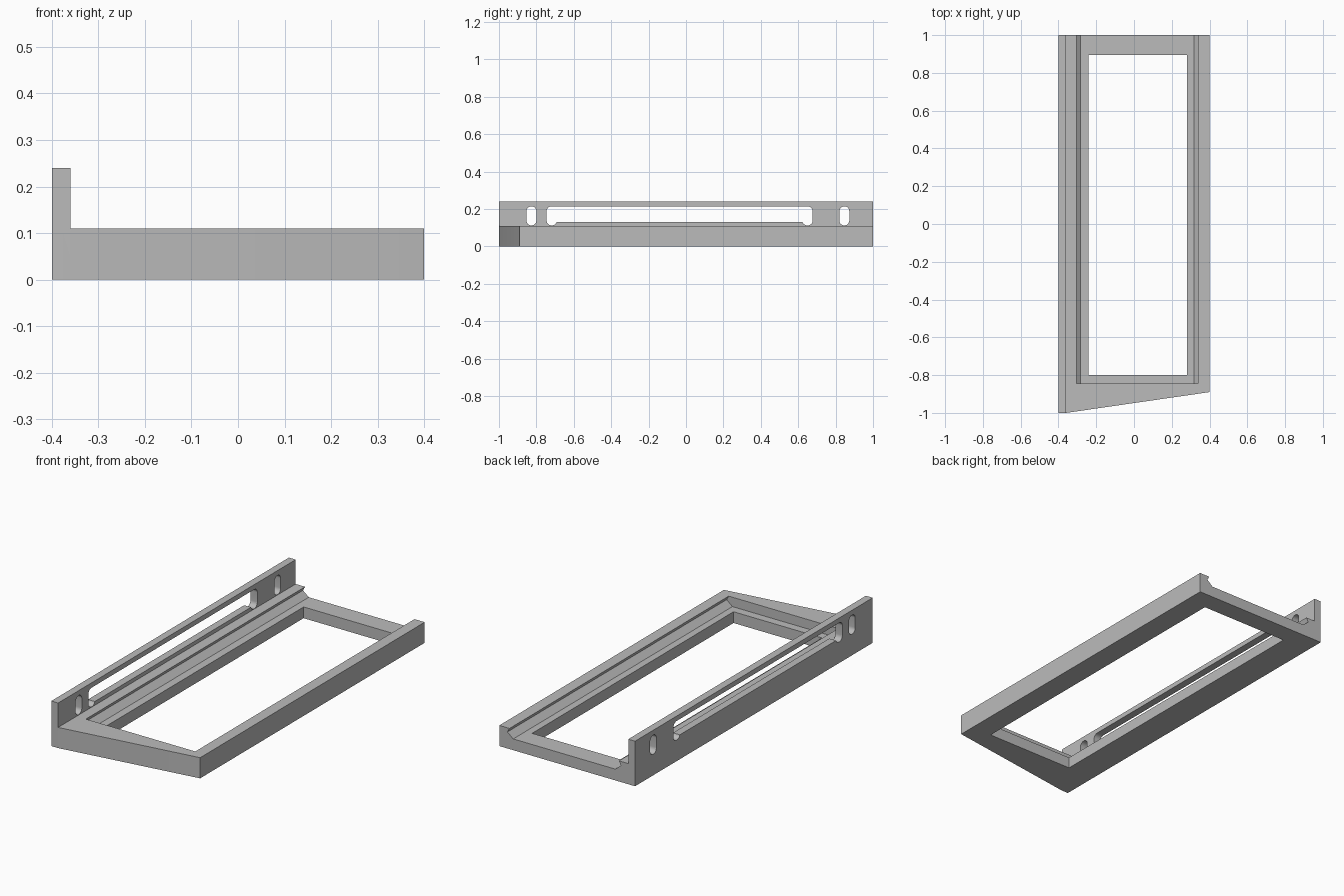
import bpy, bmesh
from math import pi, cos, sin
from mathutils import Vector

cube = bpy.data.objects.get("Cube")
if cube:
    bpy.data.objects.remove(cube, do_unlink=True)

grey = bpy.data.materials.new("plain grey")
grey.use_nodes = True
grey.diffuse_color = (0.5, 0.5, 0.5, 1)
grey.node_tree.nodes["Principled BSDF"].inputs["Base Color"].default_value = (0.5, 0.5, 0.5, 1)


def prism(name, profile, axis, low, high):
    """Extrude a closed 2D profile along one axis."""
    place = {"x": lambda a, b, t: (t, a, b),
             "y": lambda a, b, t: (a, t, b),
             "z": lambda a, b, t: (a, b, t)}[axis]
    bm = bmesh.new()
    face = bm.faces.new([bm.verts.new(place(a, b, low)) for a, b in profile])
    ext = bmesh.ops.extrude_face_region(bm, geom=[face])
    moved = [v for v in ext["geom"] if isinstance(v, bmesh.types.BMVert)]
    bmesh.ops.translate(bm, verts=moved, vec=Vector(place(0, 0, high - low)))
    bmesh.ops.recalc_face_normals(bm, faces=bm.faces)
    mesh = bpy.data.meshes.new(name)
    bm.to_mesh(mesh)
    bm.free()
    mesh.materials.append(grey)
    obj = bpy.data.objects.new(name, mesh)
    bpy.context.collection.objects.link(obj)
    return obj


def rounded(y0, y1, z0, z1, r, steps=8):
    """Rectangle with rounded corners."""
    pts = []
    corners = [(y1 - r, z1 - r), (y0 + r, z1 - r), (y0 + r, z0 + r), (y1 - r, z0 + r)]
    for q, (cy, cz) in enumerate(corners):
        for i in range(steps + 1):
            a = (q + i / steps) * pi / 2
            pts.append((cy + r * cos(a), cz + r * sin(a)))
    return pts


def cut(target, cutter):
    cutter.hide_render = True
    mod = target.modifiers.new("cut", "BOOLEAN")
    mod.operation = "DIFFERENCE"
    mod.solver = "EXACT"
    mod.object = cutter
    bpy.context.view_layer.objects.active = target
    bpy.ops.object.modifier_apply(modifier=mod.name)
    bpy.data.objects.remove(cutter, do_unlink=True)


# Base slab with upright side wall
frame = prism("slotted_frame",
              [(-0.4, 0), (0.4, 0), (0.4, 0.11), (-0.36, 0.11), (-0.36, 0.24), (-0.4, 0.24)],
              "y", -1, 1)

# Slanted front edge
cut(frame, prism("front_slant", [(-1.05, -1.1), (0.5, -0.8755), (0.5, -1.1)], "z", -0.1, 0.4))

# Undercut channel, open at the back
channel = [(-0.305, 0.2), (-0.305, 0.11), (-0.317, 0.088), (-0.283, 0.06),
           (0.318, 0.06), (0.352, 0.088), (0.34, 0.11), (0.34, 0.2)]
cut(frame, prism("channel", channel, "y", -0.845, 1.1))

# Large opening through the floor
cut(frame, prism("opening", [(-0.24, -0.8), (0.28, -0.8), (0.28, 0.895), (-0.24, 0.895)],
                 "z", -0.1, 0.3))

# Wall cutouts: two end slots, then the long window with a lobe at each end
for y0, y1 in [(-0.853, -0.8), (0.82, 0.873), (-0.745, -0.69), (0.622, 0.677)]:
    cut(frame, prism("slot", rounded(y0, y1, 0.112, 0.214, 0.026), "x", -0.5, -0.35))
cut(frame, prism("window", rounded(-0.745, 0.677, 0.13, 0.214, 0.026), "x", -0.5, -0.35))
cut(frame, prism("window_sill", [(-0.715, 0.13), (0.648, 0.13), (0.648, 0.16), (-0.715, 0.16)],
                 "x", -0.5, -0.35))

# Crisp edges, smooth slot ends
bpy.ops.object.select_all(action="DESELECT")
frame.select_set(True)
bpy.context.view_layer.objects.active = frame
bpy.ops.object.shade_smooth_by_angle(angle=pi / 7)
